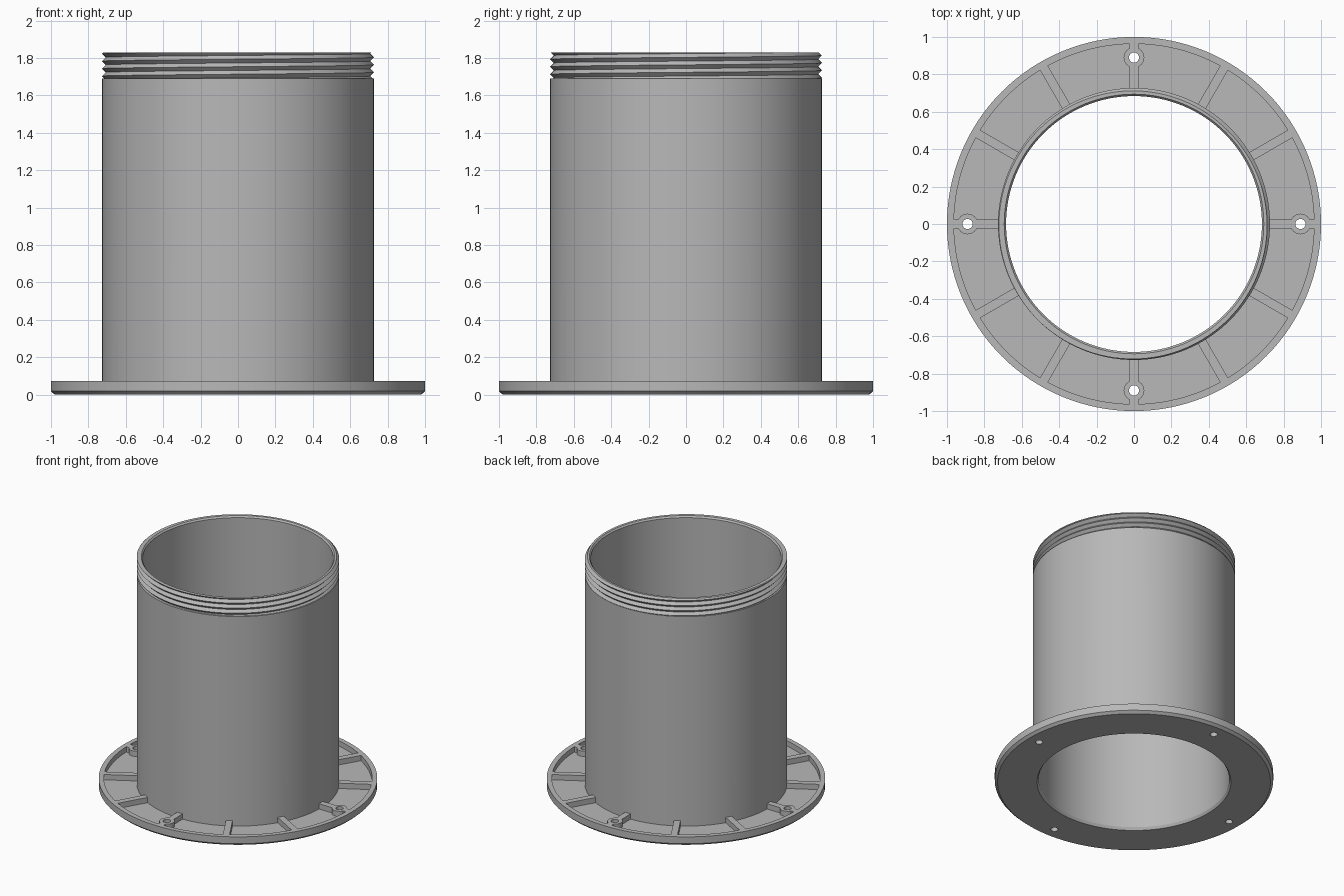
import bpy, bmesh
from math import sin, cos, pi, radians
from mathutils import Matrix, Vector

cube = bpy.data.objects.get("Cube")
if cube:
    bpy.data.objects.remove(cube, do_unlink=True)

SEG = 128
FLOOR, TOP = 0.03, 0.072          # pocket floor and flange top
TUBE_R, BORE_R, NECK_R = 0.727, 0.684, 0.702
SHOULDER, END = 1.69, 1.828
BOLT_R = 0.89

grey = bpy.data.materials.new("plain grey")
grey.use_nodes = True
colour = (0.48, 0.48, 0.48, 1)
grey.diffuse_color = colour
grey.node_tree.nodes["Principled BSDF"].inputs["Base Color"].default_value = colour


def make_object(name, bm):
    bmesh.ops.recalc_face_normals(bm, faces=bm.faces)
    mesh = bpy.data.meshes.new(name)
    bm.to_mesh(mesh)
    bm.free()
    mesh.materials.append(grey)
    obj = bpy.data.objects.new(name, mesh)
    bpy.context.collection.objects.link(obj)
    return obj


def select_only(obj):
    bpy.ops.object.select_all(action='DESELECT')
    obj.select_set(True)
    bpy.context.view_layer.objects.active = obj


def boolean(obj, tool, operation):
    select_only(obj)
    mod = obj.modifiers.new(operation.lower(), 'BOOLEAN')
    mod.operation, mod.object, mod.solver = operation, tool, 'EXACT'
    mod.use_self = True
    bpy.ops.object.modifier_apply(modifier=mod.name)
    bpy.data.objects.remove(tool, do_unlink=True)


def cylinder(bm, radius, x, z0, z1, turn):
    place = Matrix.Rotation(turn, 4, 'Z') @ Matrix.Translation((x, 0, (z0 + z1) / 2))
    bmesh.ops.create_cone(bm, cap_ends=True, segments=32, radius1=radius,
                          radius2=radius, depth=z1 - z0, matrix=place)


# Flange, tube and threaded neck core as one lathed body
profile = [(BORE_R, 0.02), (0.696, 0), (0.98, 0), (1, 0.018), (1, TOP),
           (0.963, TOP), (0.963, FLOOR), (TUBE_R, FLOOR), (TUBE_R, SHOULDER),
           (NECK_R, SHOULDER), (NECK_R, END), (0.694, END), (BORE_R, END - 0.012)]
bm = bmesh.new()
rings = [[bm.verts.new((r * cos(2 * pi * i / SEG), r * sin(2 * pi * i / SEG), z))
          for r, z in profile] for i in range(SEG)]
for i in range(SEG):
    a, b = rings[i], rings[(i + 1) % SEG]
    for j in range(len(profile)):
        k = (j + 1) % len(profile)
        bm.faces.new((a[j], b[j], b[k], a[k]))
body = make_object("flanged_tube", bm)

# Twelve radial ribs in the flange pockets
bm = bmesh.new()
inner, outer = 0.71, 0.975
for i in range(12):
    place = (Matrix.Rotation(radians(30 * i), 4, 'Z')
             @ Matrix.Translation(((inner + outer) / 2, 0, (0.02 + TOP) / 2))
             @ Matrix.Diagonal((outer - inner, 0.048, TOP - 0.02, 1)))
    bmesh.ops.create_cube(bm, size=1, matrix=place)
boolean(body, make_object("ribs", bm), 'UNION')

# Four screw bosses on the cardinal ribs, then their through holes
bm = bmesh.new()
for i in range(4):
    cylinder(bm, 0.055, BOLT_R, 0.02, TOP, i * pi / 2)
boolean(body, make_object("screw_bosses", bm), 'UNION')
bm = bmesh.new()
for i in range(4):
    cylinder(bm, 0.027, BOLT_R, -0.1, 0.2, i * pi / 2)
boolean(body, make_object("screw_holes", bm), 'DIFFERENCE')

# Helical thread: a continuous V ribbon trimmed flat at both ends
PITCH, TURNS = 0.04, 7
bm = bmesh.new()
roots, crests = [], []
for i in range(SEG * TURNS + 1):
    t = 2 * pi * i / SEG
    z = 1.763 - 4 * PITCH + PITCH * i / SEG
    roots.append(bm.verts.new((0.707 * cos(t), 0.707 * sin(t), z - PITCH / 2)))
    crests.append(bm.verts.new((TUBE_R * cos(t), TUBE_R * sin(t), z)))
for i in range(SEG * TURNS):
    bm.faces.new((roots[i], roots[i + 1], crests[i + 1], crests[i]))
    if i + SEG < SEG * TURNS:
        bm.faces.new((crests[i], crests[i + 1], roots[i + SEG + 1], roots[i + SEG]))
for z, up in ((SHOULDER, -1), (END, 1)):
    bmesh.ops.bisect_plane(bm, geom=bm.verts[:] + bm.edges[:] + bm.faces[:],
                           plane_co=(0, 0, z), plane_no=(0, 0, up), clear_outer=True)
# Close the trimmed ends inward to the neck
edges = [e for e in bm.edges if e.is_boundary]
result = bmesh.ops.extrude_edge_only(bm, edges=edges)
for v in result["geom"]:
    if isinstance(v, bmesh.types.BMVert):
        flat = Vector((v.co.x, v.co.y, 0)).normalized() * NECK_R
        v.co.x, v.co.y = flat.x, flat.y
thread = make_object("screw_thread", bm)

# Smooth the round walls, keep the corners crisp
for obj in (body, thread):
    select_only(obj)
    bpy.ops.object.shade_smooth_by_angle(angle=radians(25))
